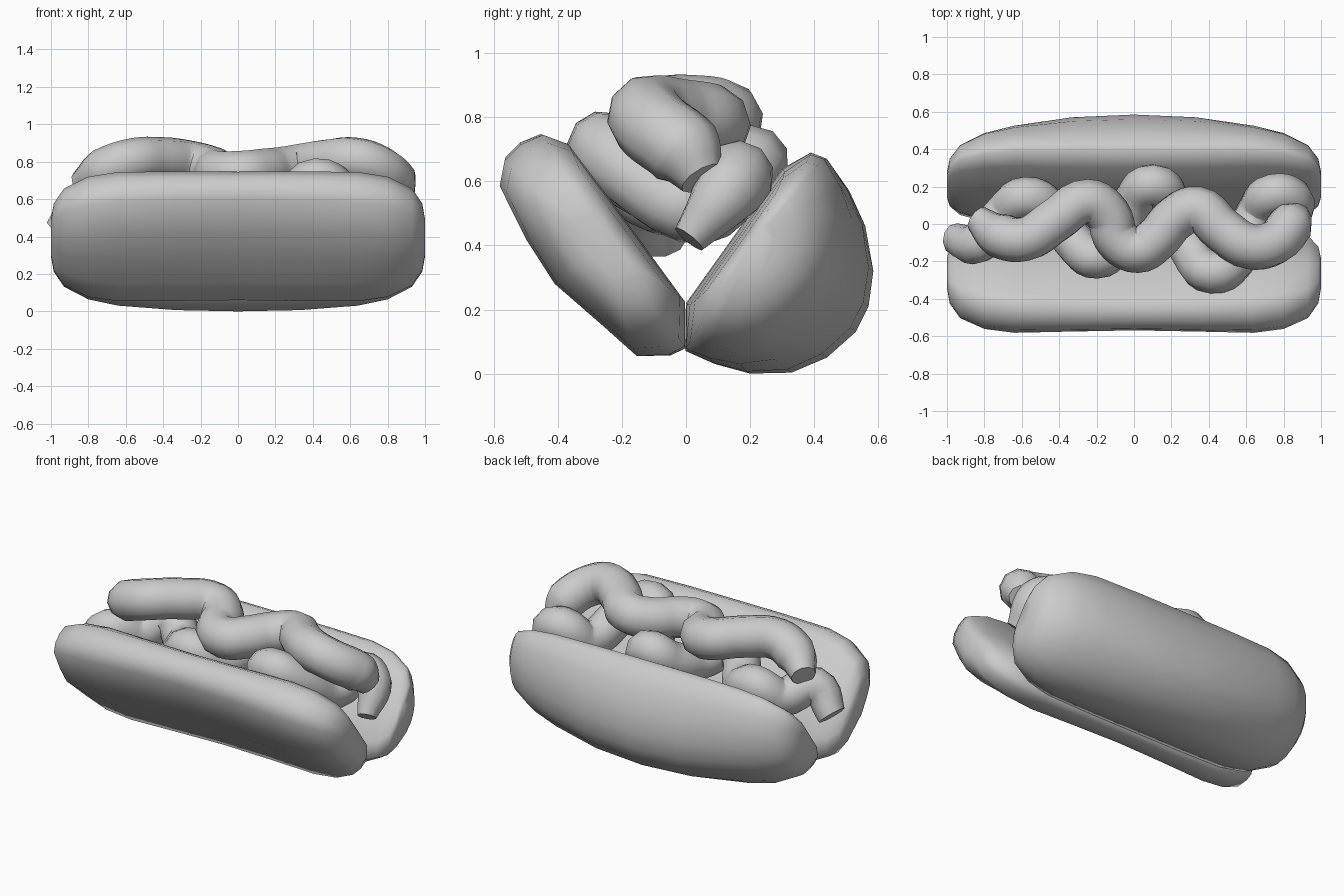
import bpy, bmesh
from mathutils import Vector

if "Cube" in bpy.data.objects:
    bpy.data.objects.remove(bpy.data.objects["Cube"])


def bun_half(name, outline, u_dir, centre, thick):
    """Loft a side outline (y, z) along x, shrinking it towards rounded ends.
    thick: thickness factor for each station from the middle to the end."""
    u = Vector(u_dir).normalized()
    n = Vector((-u.y, u.x))
    c = Vector(centre)
    xs = (0, .33, .64, .80, .93, .985, 1)
    lengths = (1, 1, .985, .91, .73, .5, .26)
    half = list(zip(xs, lengths, thick))
    stations = [(-x, a, b) for x, a, b in reversed(half[1:])] + half
    bm = bmesh.new()
    rings = []
    for x, su, sn in stations:
        ring = []
        for p in outline:
            d = Vector(p) - c
            q = c + u * d.dot(u) * su + n * d.dot(n) * sn
            ring.append(bm.verts.new((x, q.x, q.y)))
        rings.append(ring)
    k = len(outline)
    for a, b in zip(rings, rings[1:]):
        for i in range(k):
            bm.faces.new((a[i], a[(i + 1) % k], b[(i + 1) % k], b[i]))
    bm.faces.new(rings[0])
    bm.faces.new(rings[-1])
    bmesh.ops.recalc_face_normals(bm, faces=bm.faces)
    for f in bm.faces:
        f.smooth = True
    me = bpy.data.meshes.new(name)
    bm.to_mesh(me)
    bm.free()
    ob = bpy.data.objects.new(name, me)
    bpy.context.collection.objects.link(ob)
    return ob


def sausage(name, pts, radius, tips):
    """Wavy tube through the points, narrowed at its first and last point."""
    cu = bpy.data.curves.new(name, 'CURVE')
    cu.dimensions = '3D'
    cu.bevel_depth = radius
    cu.bevel_resolution = 3
    cu.resolution_u = 5
    cu.use_fill_caps = True
    sp = cu.splines.new('BEZIER')
    sp.bezier_points.add(len(pts) - 1)
    for bp, p in zip(sp.bezier_points, pts):
        bp.co = p
        bp.handle_left_type = bp.handle_right_type = 'AUTO'
    sp.bezier_points[0].radius, sp.bezier_points[-1].radius = tips
    ob = bpy.data.objects.new(name, cu)
    bpy.context.collection.objects.link(ob)
    bpy.ops.object.select_all(action='DESELECT')
    ob.select_set(True)
    bpy.context.view_layer.objects.active = ob
    bpy.ops.object.convert(target='MESH')
    bpy.ops.object.shade_smooth_by_angle(angle=.9)


# thin front half of the bun, slightly waisted in the middle
bun_half("front_bun",
         [(0, .22), (0, .08), (-.05, .055), (-.15, .05), (-.25, .14), (-.41, .28),
          (-.5, .42), (-.585, .59), (-.57, .67), (-.52, .72), (-.45, .75),
          (-.37, .72), (-.19, .48)],
         (-.595, .804), (-.25, .40), (.87, .92, 1, .96, .8, .56, .3))

# thick domed back half of the bun, thinning towards its flat inner face
bun_half("back_bun",
         [(0, .22), (0, .07), (.09, .03), (.2, 0), (.33, .003), (.44, .05),
          (.53, .13), (.57, .21), (.585, .32), (.56, .46), (.51, .57),
          (.44, .67), (.39, .69), (.3, .64), (.15, .43)],
         (.581, .814), (.195, .387), (1, .95, .8, .69, .53, .36, .2))

# lower sausage string, climbing the V of the bun at each bend
lower = [(-.83, -.1), (-.7, .05), (-.58, .14), (-.43, .06), (-.31, -.11),
         (-.2, -.18), (-.08, -.08), (0, .12), (.1, .21), (.2, .1), (.3, -.14),
         (.42, -.26), (.55, -.18), (.65, .05), (.75, .16)]
sausage("lower_sausage",
        [(-.96, -.08, .42)]
        + [(x, y, .47 + .92 * abs(y)) for x, y in lower]
        + [(.85, .13, .57), (.89, .01, .42)], .112, (.75, .5))

# upper sausage string lying on top
sausage("upper_sausage",
        [(-.84, .03, .68), (-.72, -.06, .75), (-.58, -.08, .8),
         (-.42, .02, .81), (-.25, .12, .79), (-.14, .05, .76), (-.09, -.08, .74),
         (.02, -.14, .74), (.12, -.08, .75), (.22, .03, .76), (.34, .08, .78),
         (.47, -.03, .8), (.62, -.12, .81), (.75, -.1, .77), (.84, 0, .69),
         (.88, .05, .61)], .122, (.6, .6))
